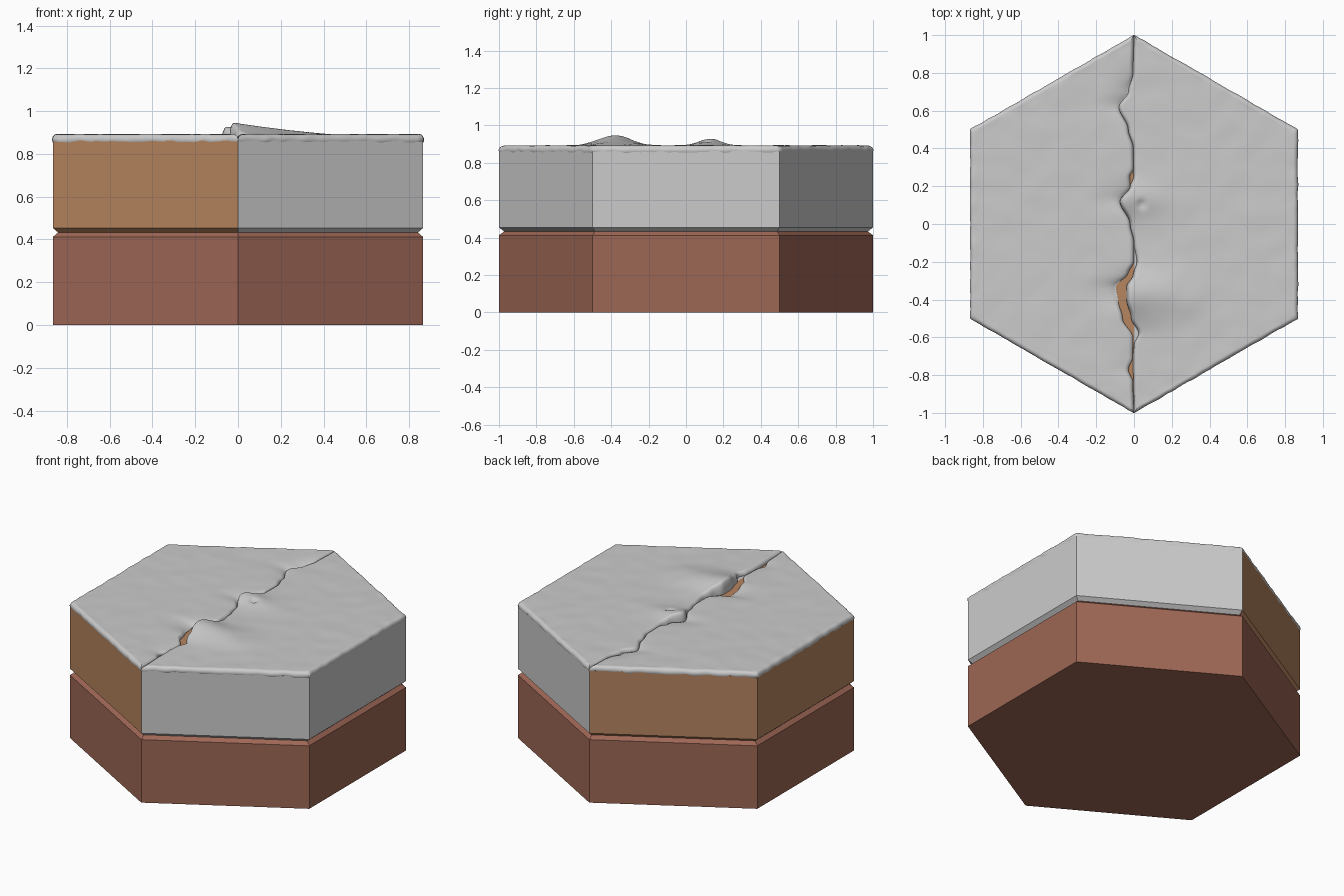
import bpy, bmesh
from math import cos, pi, exp, sqrt
from mathutils import Vector, noise

if "Cube" in bpy.data.objects:
    bpy.data.objects.remove(bpy.data.objects["Cube"])

A = 0.8675            # slab apothem
R = A / 0.8660254     # slab corner radius
MID, UP, DOWN = 0.868, 0.024, 0.026


def material(name, col):
    m = bpy.data.materials.new(name)
    m.diffuse_color = (*col, 1)
    m.use_nodes = True
    m.node_tree.nodes["Principled BSDF"].inputs["Base Color"].default_value = m.diffuse_color
    return m


def finish(bm, name, mat=None, smooth=False):
    bmesh.ops.remove_doubles(bm, verts=bm.verts, dist=1e-5)
    bmesh.ops.recalc_face_normals(bm, faces=bm.faces)
    me = bpy.data.meshes.new(name)
    bm.to_mesh(me)
    bm.free()
    ob = bpy.data.objects.new(name, me)
    bpy.context.collection.objects.link(ob)
    if mat:
        me.materials.append(mat)
    for p in me.polygons:
        p.use_smooth = smooth
    return ob


def prism(name, outline, rings, mat=None):
    """Stack scaled copies of an outline: rings = (z, scale)."""
    bm = bmesh.new()
    loops = [[bm.verts.new((x * s, y * s, z)) for x, y in outline] for z, s in rings]
    n = len(outline)
    for a, b in zip(loops, loops[1:]):
        for i in range(n):
            j = (i + 1) % n
            bm.faces.new((a[i], a[j], b[j], b[i]))
    bm.faces.new(loops[0][::-1])
    bm.faces.new(loops[-1])
    return finish(bm, name, mat)


def curve_at(points, y):
    """Smooth interpolation of (y, x) points."""
    for (y0, x0), (y1, x1) in zip(points, points[1:]):
        if y <= y1:
            t = max(0, (y - y0) / (y1 - y0))
            return x0 + (x1 - x0) * t * t * (3 - 2 * t)
    return points[-1][1]


def bell(v, c, w):
    return exp(-((v - c) / w) ** 2)


# Fracture line on each side of the break
LEFT = [(-1.01, 0), (-.84, -.005), (-.77, -.03), (-.71, -.008), (-.6, -.005), (-.5, -.06),
        (-.4, -.085), (-.33, -.095), (-.26, -.03), (-.2, 0), (-.1, 0), (0, -.02), (.12, -.075),
        (.2, -.02), (.25, -.022), (.29, -.002), (.4, -.003), (.5, -.03), (.62, -.08),
        (.7, -.03), (.8, -.005), (1.01, 0)]
RIGHT = [(-1.01, 0), (-.7, -.005), (-.64, 0), (-.58, .025), (-.5, -.015), (-.4, -.04),
         (-.33, -.04), (-.27, -.005), (-.2, .015), (-.1, 0), (0, -.02), (.12, -.075), (.2, -.02),
         (.25, -.002), (.4, -.003), (.5, -.03), (.62, -.08), (.7, -.03), (.8, -.005), (1.01, 0)]


def slab(name, side, seam, relief, nu=60, nv=180):
    bm = bmesh.new()
    grids = []
    for up in (True, False):
        rows = []
        for j in range(nv + 1):
            y = -R * cos(pi * j / nv)
            s = curve_at(seam, y)
            outer = side * min(A, (R - abs(y)) * sqrt(3))
            row = []
            for i in range(nu + 1):
                x = s + (1 - cos(pi * i / nu)) / 2 * (outer - s)
                edge = max(0, A - max(abs(x), abs(x) / 2 + abs(y) * .8660254))
                gap = abs(x - s)
                d = min(edge, gap)
                if i in (0, nu) or j in (0, nv):
                    d = 0
                f = sqrt(1 - (1 - min(d / .022, 1)) ** 2)
                p = Vector((x, y, 0))
                if up:
                    bump = .0025 * noise.noise(p * 9) + relief(x, y, gap)
                    z = MID + (UP + bump) * f
                else:
                    z = MID - DOWN * f
                # Ragged outer rim
                rim = max(0, 1 - edge / .06)
                k = 1 + .005 * rim * noise.noise(p * 17) * min(1, gap / .05)
                z += .005 * rim * noise.noise(p * 14 + Vector((3, 1, 5)))
                row.append(bm.verts.new((x * k, y * k, z)))
            rows.append(row)
        grids.append(rows)
    for rows in grids:
        for a, b in zip(rows, rows[1:]):
            for i in range(nu):
                bm.faces.new((a[i], a[i + 1], b[i + 1], b[i]))
    return finish(bm, name, smooth=True)


def right_relief(x, y, gap):
    # Buckled lips fading away from the break
    fall = max(0, 1 - max(0, x + .03) / .5) ** 1.4
    lift = .057 * bell(y, -.38, .125) + .035 * bell(y, .13, .09) * fall
    pit = .02 * bell(x, .04, .018) * bell(y, .105, .018)
    return lift * fall - pit


def left_relief(x, y, gap):
    # Hollows pressed down beside the break
    dip = (.026 * bell(y, .68, .12) + .022 * bell(y, .15, .08) +
           .03 * bell(y, -.35, .09) + .012 * bell(y, -.7, .15))
    return -dip * exp(-gap / .06)


# Hexagonal base
hexagon = [(0, -1), (.866, -.5), (.866, .5), (0, 1), (-.866, .5), (-.866, -.5)]
prism("base_block", hexagon, [(0, 1), (.412, 1), (.433, .972)],
      material("red_brown", (.34, .135, .09)))

# Two upper halves
rings = [(.433, .972), (.454, 1), (.864, 1)]
prism("upper_right_half", hexagon[:4], rings)
prism("upper_left_half", hexagon[3:] + hexagon[:1], rings,
      material("tan", (.47, .235, .115)))

# Broken crust plates
slab("crust_plate_right", 1, RIGHT, right_relief)
slab("crust_plate_left", -1, LEFT, left_relief)
